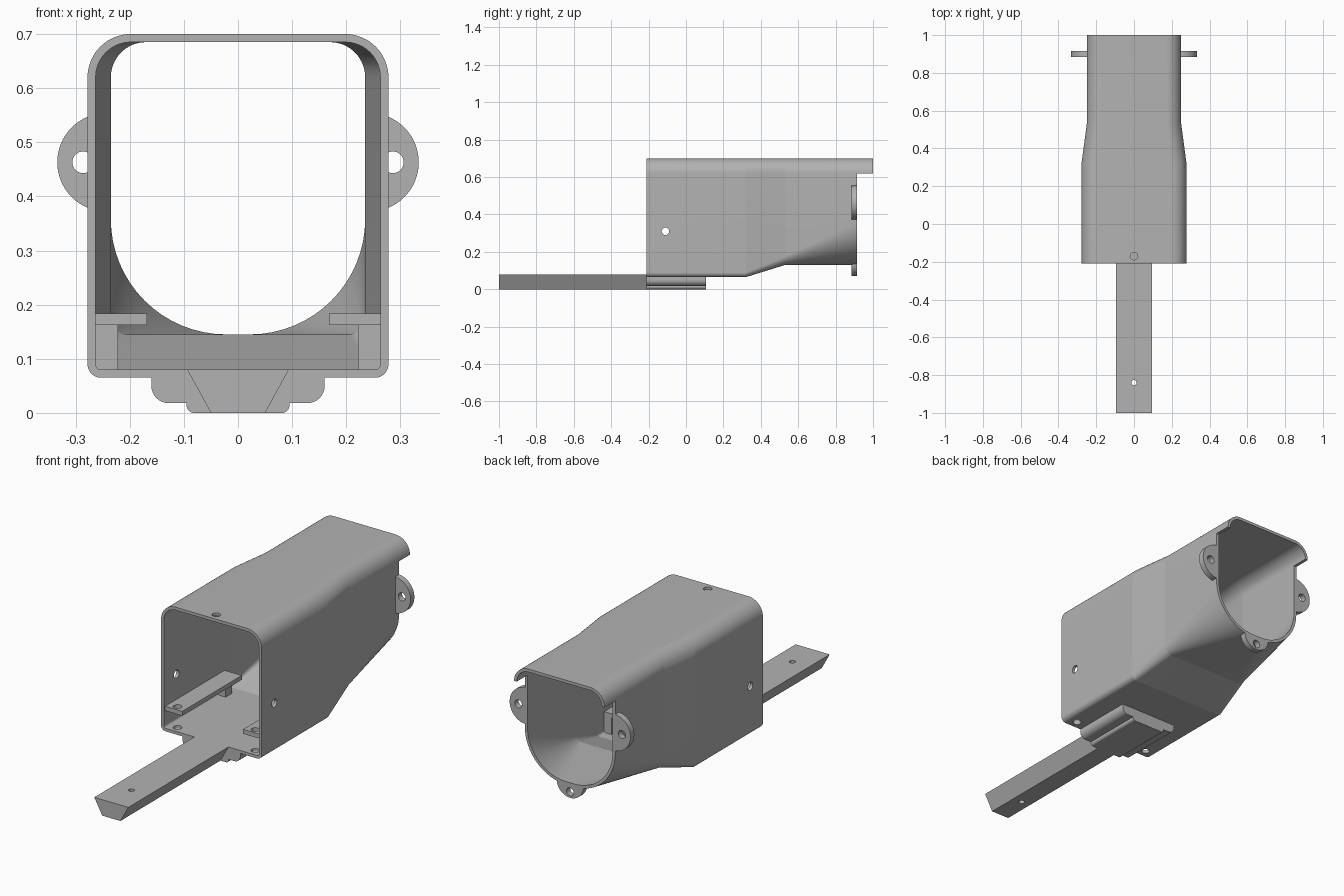
import bpy, bmesh, math
from mathutils import Matrix

cube = bpy.data.objects.get("Cube")
if cube:
    bpy.data.objects.remove(cube, do_unlink=True)

grey = bpy.data.materials.new("plain grey")
grey.use_nodes = True
colour = (0.45, 0.45, 0.45, 1)
grey.diffuse_color = colour
grey.node_tree.nodes["Principled BSDF"].inputs["Base Color"].default_value = colour

STEPS = 16          # segments in each rounded corner
FRONT, BACK, TIP = -0.21, 0.915, 1.0
WALL = 0.015


def finish(name, bm, angle=20):
    bmesh.ops.recalc_face_normals(bm, faces=bm.faces)
    mesh = bpy.data.meshes.new(name)
    bm.to_mesh(mesh)
    bm.free()
    mesh.materials.append(grey)
    ob = bpy.data.objects.new(name, mesh)
    bpy.context.collection.objects.link(ob)
    smooth(ob, angle)
    return ob


def activate(ob):
    bpy.ops.object.select_all(action='DESELECT')
    ob.select_set(True)
    bpy.context.view_layer.objects.active = ob


def smooth(ob, angle):
    activate(ob)
    bpy.ops.object.shade_smooth_by_angle(angle=math.radians(angle))


def section(half, low, high, top_r, bottom_r):
    """Rounded rectangle in x and z, starting at the upper right corner."""
    pts = []
    corners = [(1, 1, top_r), (-1, 1, top_r), (-1, -1, bottom_r), (1, -1, bottom_r)]
    for k, (sx, sz, r) in enumerate(corners):
        cx = sx * (half - r)
        cz = high - r if sz > 0 else low + r
        for i in range(STEPS + 1):
            a = math.pi / 2 * (k + i / STEPS)
            pts.append((cx + r * math.cos(a), cz + r * math.sin(a)))
    return pts


def prism(name, pts, y0, y1, angle=20):
    bm = bmesh.new()
    a = [bm.verts.new((x, y0, z)) for x, z in pts]
    b = [bm.verts.new((x, y1, z)) for x, z in pts]
    bm.faces.new(a)
    bm.faces.new(b[::-1])
    for i in range(len(a)):
        j = (i + 1) % len(a)
        bm.faces.new((a[i], b[i], b[j], a[j]))
    return finish(name, bm, angle)


def box(name, x0, x1, y0, y1, z0, z1):
    return prism(name, [(x0, z0), (x1, z0), (x1, z1), (x0, z1)], y0, y1)


def drill(ob, centre, radius, depth, axis, angle=20):
    """Cut a round hole along the given axis."""
    turn = {'X': Matrix.Rotation(math.pi / 2, 4, 'Y'),
            'Y': Matrix.Rotation(math.pi / 2, 4, 'X'),
            'Z': Matrix.Identity(4)}[axis]
    bm = bmesh.new()
    bmesh.ops.create_cone(bm, cap_ends=True, segments=32, radius1=radius, radius2=radius,
                          depth=depth, matrix=Matrix.Translation(centre) @ turn)
    cutter = finish("hole_cutter", bm)
    cutter.hide_render = True
    mod = ob.modifiers.new("hole", 'BOOLEAN')
    mod.operation, mod.solver, mod.object = 'DIFFERENCE', 'EXACT', cutter
    activate(ob)
    bpy.ops.object.modifier_apply(modifier=mod.name)
    bpy.data.objects.remove(cutter, do_unlink=True)
    smooth(ob, angle)


# Shell: hollow loft from a squared front to a round-bottomed back
# each station: y, half width, bottom height, bottom corner radius
stations = [(FRONT, 0.278, 0.065, 0.025), (0.32, 0.278, 0.065, 0.025),
            (0.53, 0.25, 0.13, 0.045), (BACK, 0.25, 0.13, 0.228)]
TOP, TOP_R = 0.70, 0.08


def outer(half, low, r):
    return section(half, low, TOP, TOP_R, r)


def inner(half, low, r):
    return section(half - WALL, low + WALL, TOP - WALL, TOP_R - WALL, r - WALL)


bm = bmesh.new()
rings = [[bm.verts.new((x, s[0], z)) for x, z in outer(*s[1:])] for s in stations]
rings += [[bm.verts.new((x, s[0], z)) for x, z in inner(*s[1:])] for s in stations[::-1]]
for k, ring in enumerate(rings):
    after = rings[(k + 1) % len(rings)]
    for i in range(len(ring)):
        j = (i + 1) % len(ring)
        bm.faces.new((ring[i], ring[j], after[j], after[i]))
shell = finish("shell", bm, 7)

# Screw holes in the walls, roof and floor
drill(shell, (0, -0.11, 0.31), 0.02, 1, 'X', 7)
drill(shell, (0, -0.17, 0.70), 0.02, 0.1, 'Z', 7)
for side in (-1, 1):
    drill(shell, (side * 0.215, -0.17, 0.07), 0.02, 0.1, 'Z', 7)

# Hood: the roof and its rounded corners carried past the back opening
half = 2 * (STEPS + 1)
back = stations[-1][1:]
prism("rear_hood", outer(*back)[:half] + inner(*back)[:half][::-1], BACK, TIP, 7)


# Mounting ears: half discs with a screw hole around the back rim
def ear(name, cx, cz, r, facing, hole):
    pts = []
    for i in range(33):
        a = facing + math.pi * (i / 32 - 0.5)
        pts.append((cx + r * math.cos(a), cz + r * math.sin(a)))
    ob = prism(name, pts, BACK - 0.03, BACK)
    drill(ob, (hole[0], BACK - 0.015, hole[1]), 0.02, 0.1, 'Y')


ear("left_ear", 0.243, 0.463, 0.091, 0, (0.286, 0.463))
ear("right_ear", -0.243, 0.463, 0.091, math.pi, (-0.286, 0.463))
ear("bottom_ear", 0, 0.144, 0.074, -math.pi / 2, (0, 0.1))

# Inner shelves on a rear leg
for side, word in ((1, "left"), (-1, "right")):
    xs = sorted((side * 0.168, side * 0.266))
    shelf = box(word + "_shelf", *xs, -0.2, 0.27, 0.162, 0.184)
    drill(shelf, (side * 0.215, -0.17, 0.173), 0.02, 0.1, 'Z')
    xs = sorted((side * 0.222, side * 0.266))
    box(word + "_shelf_leg", *xs, 0.22, 0.27, 0.075, 0.162)

# Stepped rail housing under the floor
prism("rail_housing", section(0.16, 0.018, 0.07, 0.002, 0.032), FRONT, 0.107)
prism("rail_keel", section(0.095, 0, 0.03, 0.002, 0.014), FRONT, 0.107)

# Dovetail tongue sticking out of the front
tongue = prism("tongue", [(-0.05, 0), (0.05, 0), (0.094, 0.08), (-0.094, 0.08)], -1, FRONT)
drill(tongue, (0, -0.84, 0.04), 0.014, 0.2, 'Z')
